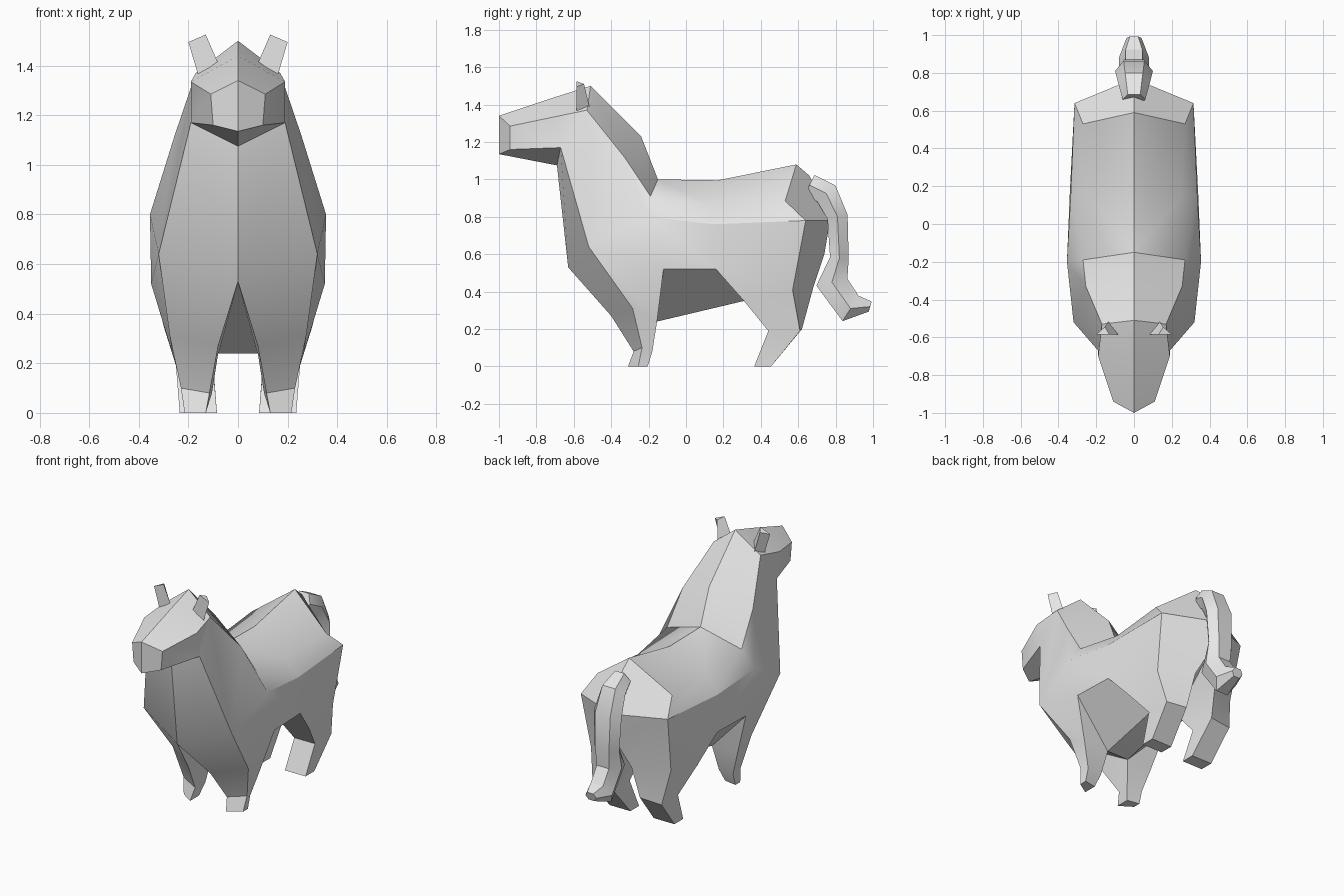
import bpy
import bmesh
from mathutils import Vector

default_cube = bpy.data.objects.get("Cube")
if default_cube:
    bpy.data.objects.remove(default_cube, do_unlink=True)

# Single coat colour
coat = bpy.data.materials.new("light_grey_coat")
coat.use_nodes = True
coat_colour = (0.8, 0.8, 0.8, 1)
coat.diffuse_color = coat_colour
coat.node_tree.nodes["Principled BSDF"].inputs["Base Color"].default_value = coat_colour


class HalfShape:
    """Collects faces of the left half, sharing equal points, then mirrors them."""

    def __init__(self):
        self.mesh = bmesh.new()
        self.known = {}

    def vertex(self, point):
        key = tuple(point)
        if key not in self.known:
            self.known[key] = self.mesh.verts.new(key)
        return self.known[key]

    def face(self, *points):
        corners = list(dict.fromkeys(self.vertex(p) for p in points))
        if len(corners) > 2 and not self.mesh.faces.get(corners):
            self.mesh.faces.new(corners)

    def loft(self, rows, closed=False):
        for row, following in zip(rows, rows[1:]):
            count = len(row)
            for i in range(count if closed else count - 1):
                j = (i + 1) % count
                self.face(row[i], row[j], following[j], following[i])

    def finish(self, name, smooth_angle=0.5):
        bm = self.mesh
        everything = bm.verts[:] + bm.edges[:] + bm.faces[:]
        bmesh.ops.mirror(bm, geom=everything, axis='X', merge_dist=0.001)
        bmesh.ops.remove_doubles(bm, verts=bm.verts[:], dist=0.0005)
        bmesh.ops.recalc_face_normals(bm, faces=bm.faces[:])
        data = bpy.data.meshes.new(name)
        bm.to_mesh(data)
        bm.free()
        data.materials.append(coat)
        obj = bpy.data.objects.new(name, data)
        bpy.context.collection.objects.link(obj)
        bpy.ops.object.select_all(action='DESELECT')
        obj.select_set(True)
        bpy.context.view_layer.objects.active = obj
        bpy.ops.object.shade_smooth_by_angle(angle=smooth_angle)
        return obj


body = HalfShape()

# Landmarks shared by several parts of the body
jaw_corner, jaw_centre = (.19, -.67, 1.17), (0, -.69, 1.075)
mane_top, neck_edge = (0, -.24, 1.23), (.255, -.33, 1.12)
chest_corner, chest_centre = (.32, -.52, .64), (0, -.63, .53)
flank_front, flank_back = (.35, -.12, .52), (.34, .16, .52)
rump_top, rump_edge, rump_corner = (0, .59, 1.08), (.27, .53, .885), (.315, .64, .78)
tail_head, rear_centre, crotch = (0, .66, 1.02), (0, .77, .78), (0, .74, .6)
belly_front, belly_back = (.08, -.155, .24), (.08, .31, .35)
keel_front, keel_back = [(0, y, z) for _, y, z in (belly_front, belly_back)]

# Head and neck: crown, upper edge, lower edge, underside
muzzle = [(0, -1, 1.34), (.11, -.94, 1.285), (.1, -.94, 1.16), (0, -1, 1.135)]
cheek = [(0, -.7, 1.44), (.19, -.7, 1.335), jaw_corner, jaw_centre]
poll = [(0, -.51, 1.5), (.17, -.53, 1.37), jaw_corner, jaw_centre]
chest = [mane_top, neck_edge, chest_corner, chest_centre]
body.face(*muzzle)
body.loft([muzzle, cheek, poll, chest])

# Trunk: spine, back edge, widest line, flank
shoulder = [mane_top, neck_edge, chest_corner, chest_corner]
withers = [(0, -.15, 1), (.27, -.19, .91), (.355, -.2, .8), flank_front]
loin = [(0, .17, .995), (.25, .14, .865), (.335, .15, .76), flank_back]
rump = [rump_top, rump_edge, rump_corner, rump_corner]
body.loft([shoulder, withers, loin, rump])

# Hindquarters and belly
body.face(rump_top, rump_edge, rump_corner, rear_centre, tail_head)
body.face(rump_corner, rear_centre, crotch)
body.face(flank_front, flank_back, belly_back, belly_front)
body.face(belly_front, belly_back, keel_back, keel_front)
body.face(chest_centre, keel_front, belly_front)
body.face(crotch, keel_back, belly_back)

# Legs: rings run inner front, outer front, outer back, inner back
front_leg = [
    [chest_centre, chest_corner, flank_front, belly_front],
    [(.08, -.4, .27), (.275, -.285, .31), (.265, -.155, .24), belly_front],
    [(.115, -.28, .08), (.23, -.235, .1), (.215, -.18, .08), (.105, -.19, .08)],
    [(.13, -.31, 0), (.215, -.255, 0), (.215, -.205, 0), (.13, -.22, 0)],
]
hind_leg = [
    [belly_back, flank_back, rump_corner, crotch],
    [belly_back, (.3, .31, .35), (.29, .57, .41), (.08, .68, .42)],
    [(.1, .44, .19), (.25, .44, .19), (.25, .61, .19), (.1, .62, .2)],
    [(.085, .365, 0), (.235, .365, 0), (.235, .455, 0), (.085, .455, 0)],
]
for leg in (front_leg, hind_leg):
    body.loft(leg, closed=True)
    body.face(*leg[-1])
body.finish("horse_body")

# Ears: three-sided and leaning outwards
ears = HalfShape()
ear_base = [(.08, -.585, 1.41), (.16, -.585, 1.36), (.13, -.51, 1.36)]
ear_tip = [(.13, -.585, 1.525), (.2, -.585, 1.495), (.155, -.545, 1.51)]
ears.loft([ear_base, ear_tip], closed=True)
ears.face(*ear_base)
ears.face(*ear_tip)
ears.finish("ears")

# Tail: six-sided tube along a drooping path (y, z, half depth, half width)
tail_path = [
    (.66, .97, .06, .06),
    (.75, .925, .065, .085),
    (.81, .8, .055, .1),
    (.82, .58, .05, .09),
    (.78, .45, .085, .08),
    (.88, .31, .08, .08),
    (.985, .32, .028, .04),
]
tail = HalfShape()
rings = []
for i, (y, z, depth, width) in enumerate(tail_path):
    before = tail_path[max(i - 1, 0)]
    after = tail_path[min(i + 1, len(tail_path) - 1)]
    along = Vector((0, after[0] - before[0], after[1] - before[1])).normalized()
    if i == len(tail_path) - 1:
        along = Vector((0, 1, -.3)).normalized()
    outward = Vector((0, -along.z, along.y))
    centre = Vector((0, y, z))
    outline = [(0, 1), (.55, 1), (1, 0), (.55, -1), (0, -1)]
    rings.append([tuple(centre + outward * depth * d + Vector((width * w, 0, 0)))
                  for w, d in outline])
tail.loft(rings)
tail.face(*rings[0])
tail.face(*rings[-1])
tail.finish("tail")
